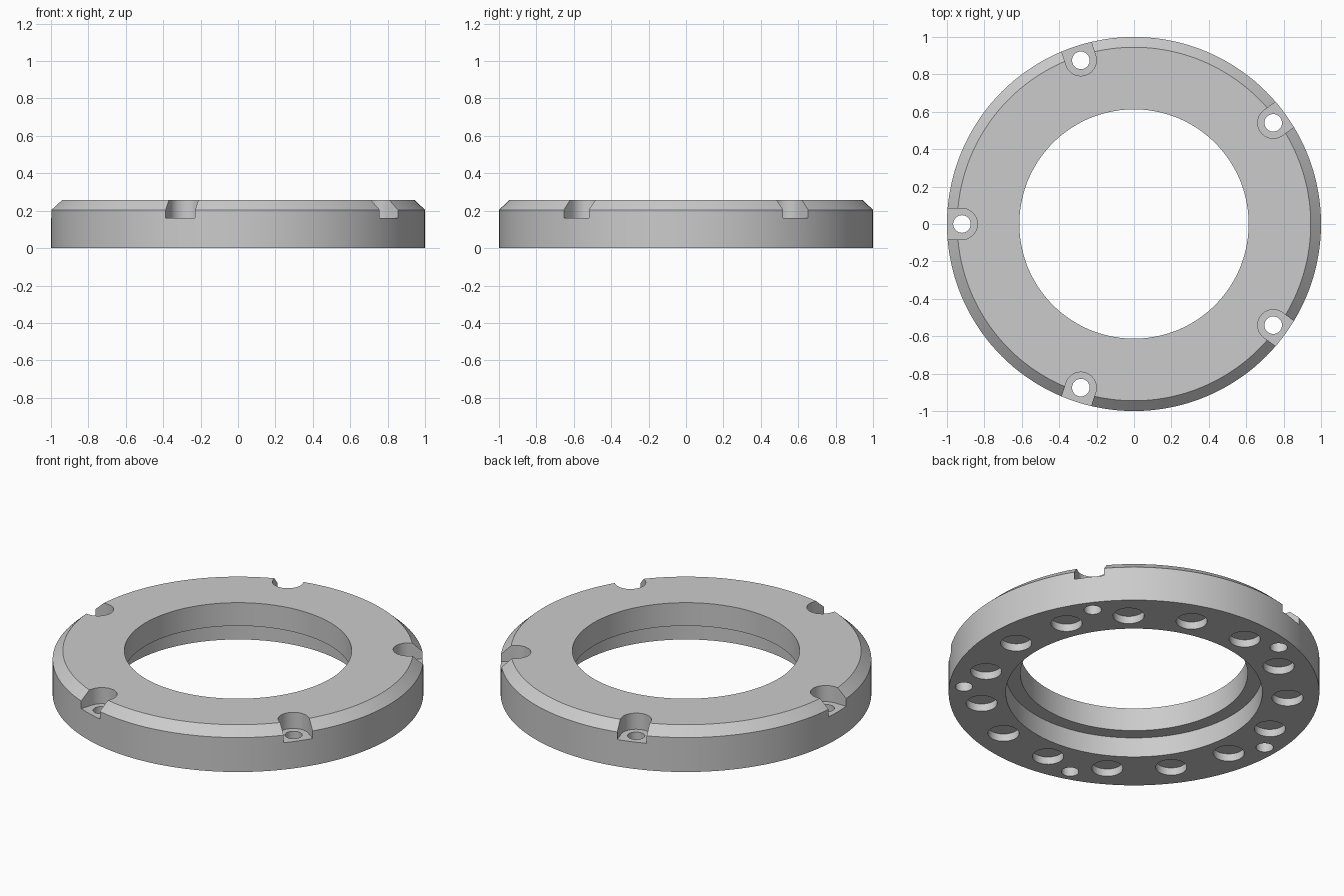
import bpy, bmesh, math
from mathutils import Matrix

if "Cube" in bpy.data.objects:
    bpy.data.objects.remove(bpy.data.objects["Cube"])

SEG = 144
grey = bpy.data.materials.new("light_grey")
grey.diffuse_color = (0.6, 0.6, 0.6, 1)
grey.use_nodes = True
grey.node_tree.nodes["Principled BSDF"].inputs["Base Color"].default_value = grey.diffuse_color


def new_object(name, bm):
    bmesh.ops.recalc_face_normals(bm, faces=bm.faces)
    me = bpy.data.meshes.new(name)
    bm.to_mesh(me)
    bm.free()
    me.materials.append(grey)
    ob = bpy.data.objects.new(name, me)
    bpy.context.collection.objects.link(ob)
    return ob


def prism(bm, outline, z0, z1, turn):
    """Extrude a closed xy outline from z0 to z1, rotated about z."""
    rot = Matrix.Rotation(turn, 3, 'Z')
    low = [bm.verts.new(rot @ Matrix.Translation((x, y, z0)).translation) for x, y in outline]
    face = bm.faces.new(low)
    ext = bmesh.ops.extrude_face_region(bm, geom=[face])
    verts = [g for g in ext["geom"] if isinstance(g, bmesh.types.BMVert)]
    bmesh.ops.translate(bm, verts=verts, vec=(0, 0, z1 - z0))


def circle(cx, r, n):
    return [(cx + r * math.cos(math.tau * i / n), r * math.sin(math.tau * i / n)) for i in range(n)]


# Ring body: chamfered outer rim, stepped bore
profile = [(0.692, 0), (1, 0), (1, 0.205), (0.945, 0.256),
           (0.613, 0.256), (0.613, 0.118), (0.692, 0.118)]
bm = bmesh.new()
rings = [[bm.verts.new((r * math.cos(math.tau * i / SEG), r * math.sin(math.tau * i / SEG), z))
          for r, z in profile] for i in range(SEG)]
n = len(profile)
for i in range(SEG):
    a, b = rings[i], rings[(i + 1) % SEG]
    for j in range(n):
        k = (j + 1) % n
        bm.faces.new((a[j], b[j], b[k], a[k]))
ring = new_object("ring_body", bm)

# Open U-shaped screw seats in the rim, with through holes
seats, screws, pockets = bmesh.new(), bmesh.new(), bmesh.new()
W = 0.083
u_shape = [(1.1, -W), (1.1, W)] + [
    (0.92 + W * math.cos(t), W * math.sin(t))
    for t in (math.pi / 2 + math.pi * i / 20 for i in range(21))]
for k in range(5):
    turn = math.pi + k * math.tau / 5
    prism(seats, u_shape, 0.16, 0.4, turn)
    prism(screws, circle(0.92, 0.047, 32), -0.1, 0.3, turn)

# Blind round pockets under the ring
for k in range(15):
    prism(pockets, circle(0.83, 0.084, 40), -0.1, 0.045, k * math.tau / 15)

cutters = [new_object("seat_cutter", seats), new_object("screw_cutter", screws),
           new_object("pocket_cutter", pockets)]
bpy.context.view_layer.objects.active = ring
ring.select_set(True)
for c in cutters:
    c.hide_render = True
    mod = ring.modifiers.new(c.name, 'BOOLEAN')
    mod.operation, mod.solver, mod.object = 'DIFFERENCE', 'EXACT', c
    bpy.ops.object.modifier_apply(modifier=mod.name)
for c in cutters:
    bpy.data.objects.remove(c)

bpy.ops.object.shade_smooth_by_angle(angle=math.radians(25))
